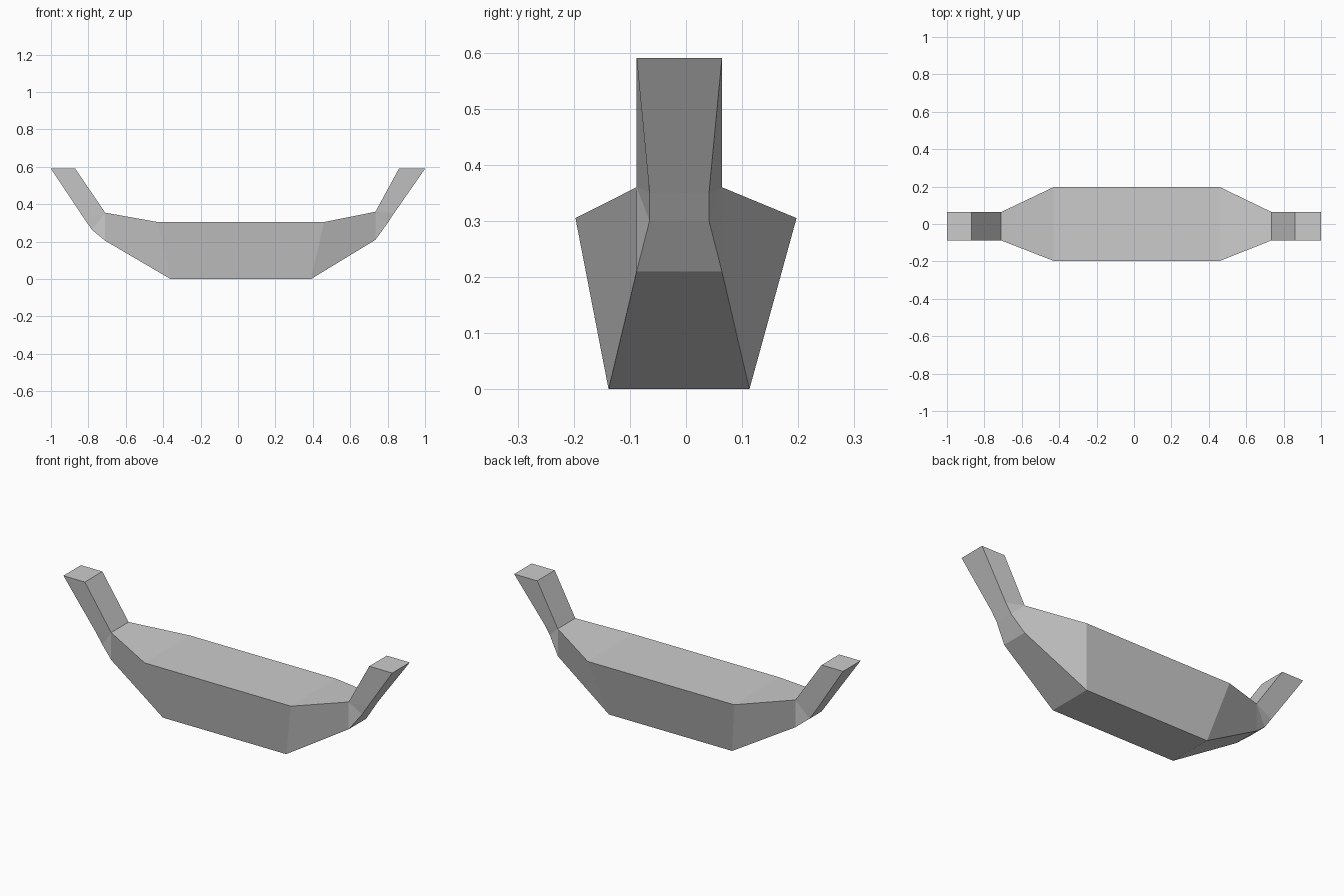
import bpy, bmesh

cube = bpy.data.objects.get("Cube")
if cube:
    bpy.data.objects.remove(cube, do_unlink=True)

# One plain grey for the whole boat
grey = bpy.data.materials.new("light_grey")
grey.use_nodes = True
colour = (0.6, 0.6, 0.6, 1)
grey.diffuse_color = colour
grey.node_tree.nodes["Principled BSDF"].inputs["Base Color"].default_value = colour

# Half-widths at each height; narrow parts sit slightly off the centre line
POST = (-0.088, 0.064)
NECK = (-0.065, 0.041)
DECK = (-0.197, 0.197)
KEEL = (-0.138, 0.113)

# Each section: upper edge (x, z, width), lower edge (x, z, width)
sections = [
    # left-hand stem post, tip to foot
    ((-0.87, 0.59, POST), (-1.00, 0.59, POST)),
    ((-0.71, 0.355, POST), (-0.82, 0.32, NECK)),
    ((-0.71, 0.355, POST), (-0.78, 0.262, NECK)),
    ((-0.71, 0.355, POST), (-0.71, 0.205, POST)),
    # hull
    ((-0.43, 0.305, DECK), (-0.36, 0.0, KEEL)),
    ((0.46, 0.305, DECK), (0.39, 0.0, KEEL)),
    # opposite stem post, foot to tip
    ((0.735, 0.36, POST), (0.735, 0.21, POST)),
    ((0.735, 0.36, POST), (0.80, 0.30, NECK)),
    ((0.735, 0.36, POST), (0.833, 0.35, NECK)),
    ((0.86, 0.59, POST), (1.00, 0.59, POST)),
]

# Loft the sections into one closed body
bm = bmesh.new()
rings = []
for (ux, uz, uw), (lx, lz, lw) in sections:
    corners = ((ux, uw[0], uz), (ux, uw[1], uz), (lx, lw[1], lz), (lx, lw[0], lz))
    rings.append([bm.verts.new(c) for c in corners])
for a, b in zip(rings, rings[1:]):
    for i in range(4):
        j = (i + 1) % 4
        bm.faces.new((a[i], a[j], b[j], b[i]))
bm.faces.new(rings[0])
bm.faces.new(rings[-1])
bmesh.ops.remove_doubles(bm, verts=bm.verts[:], dist=0.001)
bmesh.ops.recalc_face_normals(bm, faces=bm.faces[:])

mesh = bpy.data.meshes.new("boat_hull")
bm.to_mesh(mesh)
bm.free()
mesh.materials.append(grey)
hull = bpy.data.objects.new("boat_hull", mesh)
bpy.context.collection.objects.link(hull)
